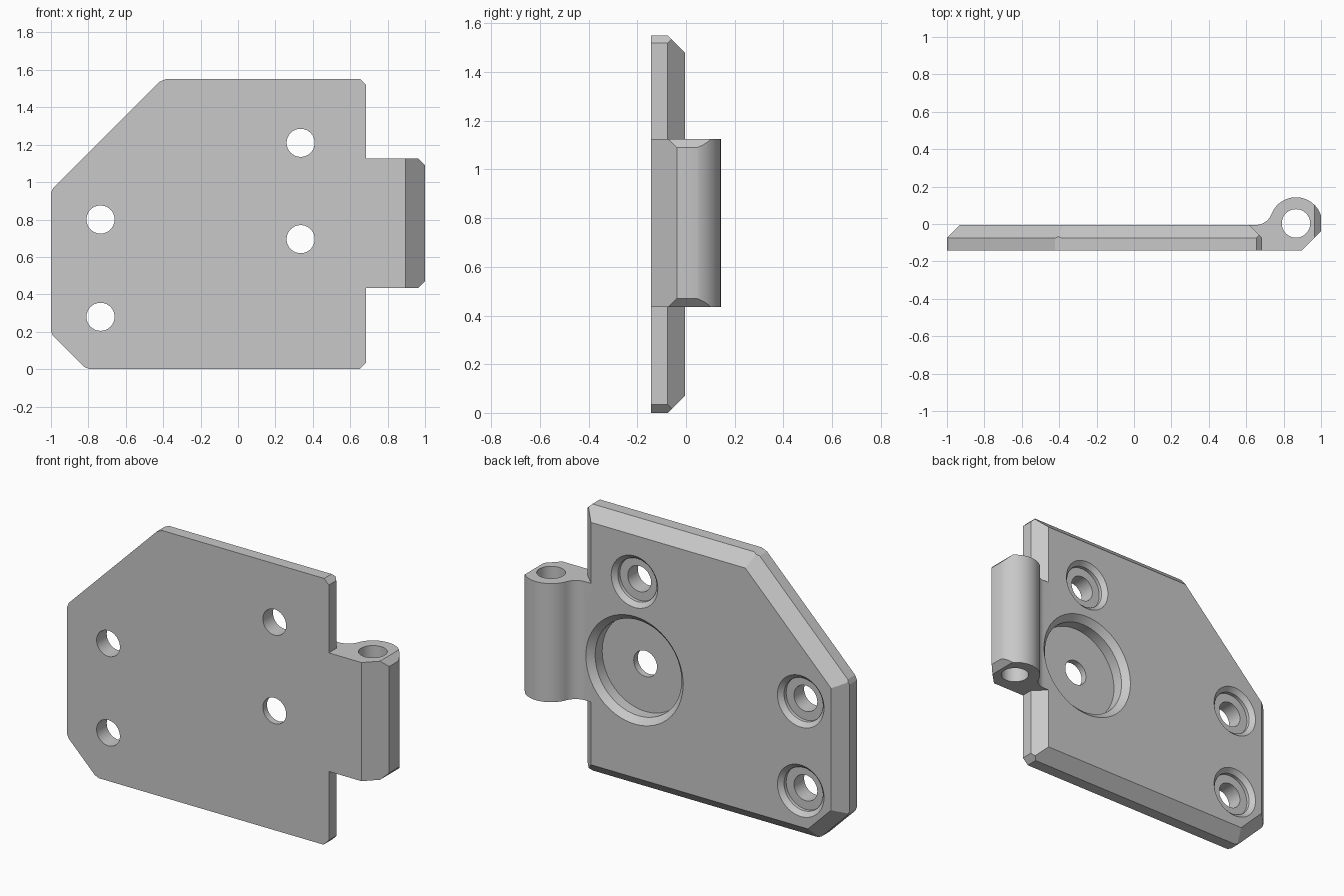
import bpy, bmesh
from math import sin, cos, pi, radians, atan2, hypot
from mathutils import Vector

if "Cube" in bpy.data.objects:
    bpy.data.objects.remove(bpy.data.objects["Cube"])

grey = bpy.data.materials.new("plain grey")
grey.use_nodes = True
grey.diffuse_color = (0.58, 0.58, 0.58, 1)
grey.node_tree.nodes["Principled BSDF"].inputs["Base Color"].default_value = grey.diffuse_color

FRONT, MID, BACK = -0.143, -0.075, -0.005


def make_object(name, bm):
    bmesh.ops.recalc_face_normals(bm, faces=bm.faces)
    mesh = bpy.data.meshes.new(name)
    bm.to_mesh(mesh)
    bm.free()
    ob = bpy.data.objects.new(name, mesh)
    bpy.context.collection.objects.link(ob)
    mesh.materials.append(grey)
    return ob


def slice_off(bm, point, normal):
    """Remove everything beyond a plane and close the cut."""
    geom = bm.verts[:] + bm.edges[:] + bm.faces[:]
    bmesh.ops.bisect_plane(bm, geom=geom, plane_co=point, plane_no=normal,
                           dist=1e-5, clear_outer=True)
    rim = [e for e in bm.edges if e.is_boundary]
    if rim:
        bmesh.ops.holes_fill(bm, edges=rim, sides=0)


def lathe(name, profile, place, segments=64):
    """Closed solid from (radius, height) rings; place maps to model space."""
    bm = bmesh.new()
    rings = [[bm.verts.new(place(r * cos(2 * pi * i / segments),
                                 r * sin(2 * pi * i / segments), h))
              for i in range(segments)] for r, h in profile]
    for a, b in zip(rings, rings[1:]):
        for i in range(segments):
            j = (i + 1) % segments
            bm.faces.new((a[i], a[j], b[j], b[i]))
    bm.faces.new(rings[0])
    bm.faces.new(rings[-1])
    ob = make_object(name, bm)
    ob.hide_render = True
    return ob


def combine(target, other, operation):
    mod = target.modifiers.new(other.name, "BOOLEAN")
    mod.operation, mod.solver, mod.object = operation, "EXACT", other
    bpy.ops.object.select_all(action="DESELECT")
    bpy.context.view_layer.objects.active = target
    target.select_set(True)
    bpy.ops.object.modifier_apply(modifier=mod.name)
    bpy.data.objects.remove(other)


def arc(cx, cy, r, start, end, n):
    return [(cx + r * cos(start + (end - start) * i / n),
             cy + r * sin(start + (end - start) * i / n)) for i in range(n + 1)]


# Plate: a block trimmed by outline planes, with a sloped rim behind the main sides
bm = bmesh.new()
bmesh.ops.create_cube(bm, size=4)
slice_off(bm, (0, FRONT, 0), (0, -1, 0))
slice_off(bm, (0, BACK, 0), (0, 1, 0))
main_sides = {0: 0.685, 90: 1.55, 135: 1.384, 180: 1.0, 225: 0.573, 270: 0.0}
corner_trims = {45: 1.559, 315: 0.46, 112.5: 1.58, 157.5: 1.284, 202.5: 0.846, 247.5: 0.304}
for sides in (main_sides, corner_trims):
    for angle, dist in sides.items():
        c, s = cos(radians(angle)), sin(radians(angle))
        slice_off(bm, (c * dist, 0, s * dist), (c, 0, s))
        if sides is main_sides:
            slice_off(bm, (c * dist, MID, s * dist), Vector((c, 1, s)).normalized())
plate = make_object("hinge_plate", bm)

# Knuckle: round barrel profile blended into the plate by a fillet
PX, PY, R = 0.866, 0.003, 0.14
fx = 0.65
gap = PY - BACK
fr = ((PX - fx) ** 2 + gap ** 2 - R ** 2) / (2 * (R + gap))
fy = BACK + fr
touch = atan2(fy - PY, fx - PX)
profile = [(0.55, FRONT), (0.895, FRONT), (1.0, -0.038)]
profile += arc(PX, PY, R, radians(17), touch, 36)
profile += arc(fx, fy, fr, touch - pi, -pi / 2, 12)[1:]
profile += [(0.55, BACK)]
LOW, HIGH = 0.435, 1.125
bm = bmesh.new()
base = bm.faces.new([bm.verts.new((x, y, LOW)) for x, y in profile])
top = bmesh.ops.extrude_face_region(bm, geom=[base])
bmesh.ops.translate(bm, vec=(0, 0, HIGH - LOW),
                    verts=[v for v in top["geom"] if isinstance(v, bmesh.types.BMVert)])
bmesh.ops.recalc_face_normals(bm, faces=bm.faces)
for z, way in ((LOW, -1), (HIGH, 1)):
    slice_off(bm, (0.965, 0, z), Vector((1, 0, way)).normalized())
knuckle = make_object("knuckle", bm)
combine(plate, knuckle, "UNION")

# Pin hole through the knuckle
pin = lathe("pin_cutter", [(0.076, 0.3), (0.076, 1.3)], lambda a, b, h: (PX + a, PY + b, h))
combine(plate, pin, "DIFFERENCE")


# Screw holes with chamfered recesses on the back
def screw_hole(x, z, mouth, bore, slope, depth):
    over = 0.02
    rings = [(0.075, FRONT - 0.1), (0.075, BACK - depth), (bore, BACK - depth),
             (bore, BACK - slope), (mouth, BACK), (mouth, BACK + over)]
    cutter = lathe("screw_cutter", rings, lambda a, b, h: (x + a, h, z + b))
    combine(plate, cutter, "DIFFERENCE")


for x, z in ((-0.735, 0.8), (-0.735, 0.28), (0.335, 1.21)):
    screw_hole(x, z, 0.15, 0.125, 0.025, 0.045)
screw_hole(0.335, 0.695, 0.313, 0.278, 0.035, 0.1)

# Merge flat regions and smooth the curved ones
bm = bmesh.new()
bm.from_mesh(plate.data)
bmesh.ops.remove_doubles(bm, verts=bm.verts, dist=1e-5)
bmesh.ops.dissolve_limit(bm, angle_limit=radians(0.5), verts=bm.verts, edges=bm.edges)
bm.to_mesh(plate.data)
bm.free()
bpy.ops.object.shade_smooth_by_angle(angle=radians(20))
